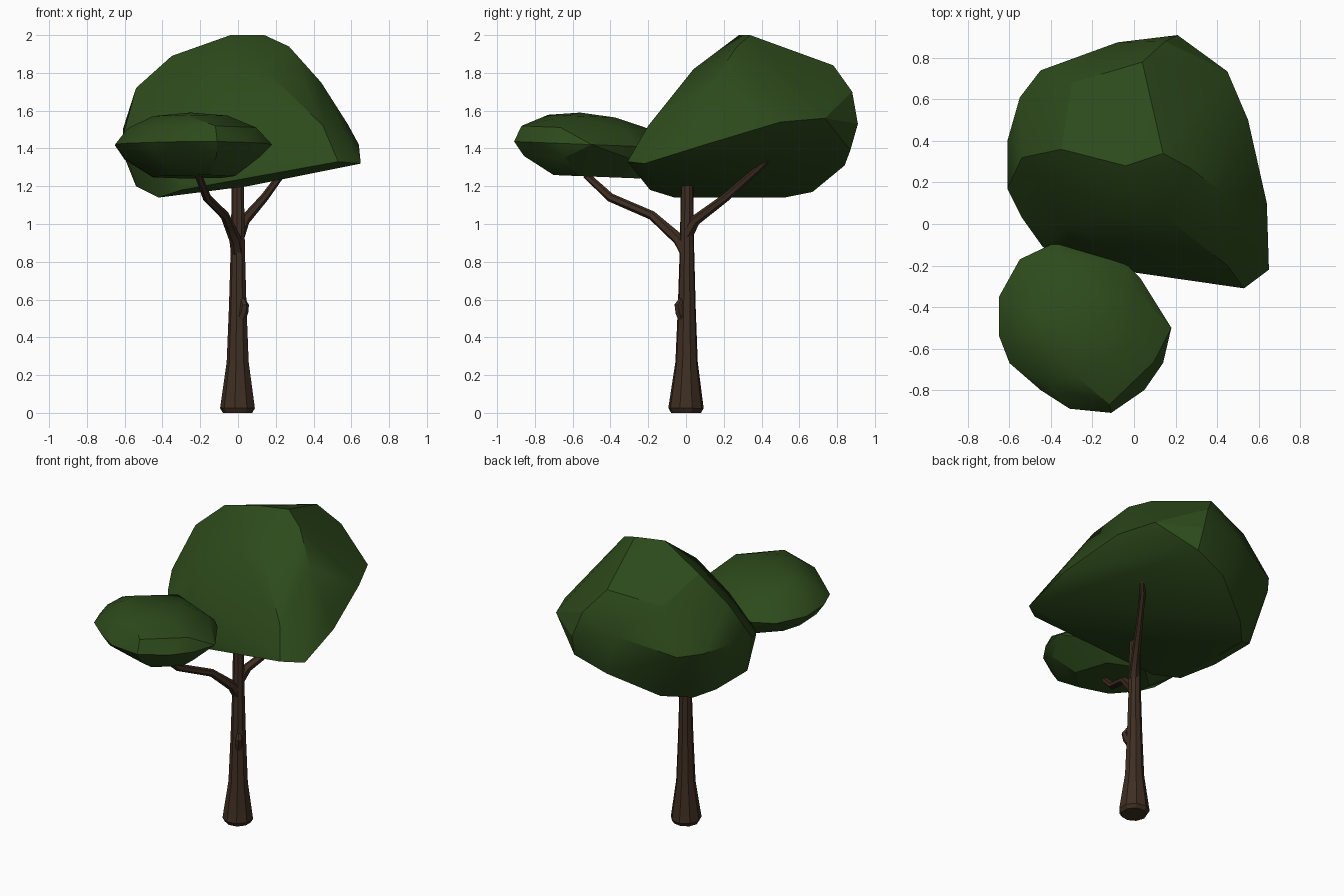
import bpy, bmesh
from math import cos, sin, tau
from mathutils import Vector


def material(name, rgb):
    m = bpy.data.materials.new(name)
    m.diffuse_color = (*rgb, 1)
    return m


BARK = material("bark", (0.05, 0.028, 0.016))
LEAF = material("leaf", (0.026, 0.068, 0.011))


def finish(name, bm, mat):
    bmesh.ops.recalc_face_normals(bm, faces=bm.faces[:])
    me = bpy.data.meshes.new(name)
    bm.to_mesh(me)
    bm.free()
    me.materials.append(mat)
    ob = bpy.data.objects.new(name, me)
    bpy.context.collection.objects.link(ob)
    return ob


def tube(name, path, sides):
    """Tapered limb through (x, y, z, radius) stations."""
    bm = bmesh.new()
    pts = [Vector(p[:3]) for p in path]
    rings = []
    for i, p in enumerate(pts):
        d = (pts[min(i + 1, len(pts) - 1)] - pts[max(i - 1, 0)]).normalized()
        u = d.cross(Vector((0, 1, 0))).normalized()
        v = d.cross(u)
        r = path[i][3]
        rings.append([bm.verts.new(p + r * (cos(tau * k / sides) * u + sin(tau * k / sides) * v))
                      for k in range(sides)])
    for a, b in zip(rings, rings[1:]):
        for k in range(sides):
            n = (k + 1) % sides
            bm.faces.new((a[k], a[n], b[n], b[k]))
    bm.faces.new(rings[0])
    bm.faces.new(rings[-1])
    return finish(name, bm, BARK)


def hull(name, points, mat):
    """Faceted lump wrapped round a few points."""
    bm = bmesh.new()
    for p in points:
        bm.verts.new(p)
    bmesh.ops.convex_hull(bm, input=bm.verts[:])
    loose = [v for v in bm.verts if not v.link_faces]
    bmesh.ops.delete(bm, geom=loose, context='VERTS')
    return finish(name, bm, mat)


# Trunk with flared foot
tube("trunk", [(0, 0, 0, 0.08), (0, 0, 0.025, 0.095), (0, 0.003, 0.27, 0.06), (0, 0.004, 0.56, 0.048),
               (0, 0.005, 0.86, 0.039), (0, 0.006, 1.21, 0.033)], 9)

# Branches
tube("front_branch", [(0, 0.01, 0.83, 0.035), (-0.015, -0.04, 0.92, 0.032), (-0.07, -0.18, 1.045, 0.024),
                      (-0.165, -0.40, 1.14, 0.023), (-0.21, -0.53, 1.26, 0.019)], 6)
tube("back_branch", [(0.0, 0.0, 0.93, 0.034), (0.035, 0.05, 1.02, 0.028), (0.14, 0.21, 1.14, 0.022),
                     (0.25, 0.38, 1.29, 0.018), (0.35, 0.49, 1.40, 0.015)], 6)

# Broken twig stub on the trunk
tube("stub", [(0.015, -0.02, 0.50, 0.025), (0.03, -0.034, 0.535, 0.025), (0.036, -0.042, 0.57, 0.022),
              (0.025, -0.025, 0.60, 0.014)], 6)

# Main canopy: rim, dome, then sloping underside
rim = [(-0.44, -0.11, 1.36), (-0.54, 0.03, 1.40), (-0.61, 0.17, 1.46), (-0.61, 0.4, 1.5),
       (-0.55, 0.61, 1.5), (-0.45, 0.74, 1.5), (-0.08, 0.875, 1.6), (0.21, 0.91, 1.53),
       (0.45, 0.735, 1.56), (0.55, 0.5, 1.54), (0.64, 0.1, 1.42), (0.65, -0.22, 1.32),
       (0.53, -0.31, 1.33), (0.45, -0.2, 1.52), (0.06, -0.21, 1.44)]
dome = [(-0.04, 0.28, 2.0), (0.14, 0.34, 2.0), (-0.35, 0.36, 1.89), (0.27, 0.27, 1.94),
        (0.44, 0.14, 1.75), (0.04, 0.78, 1.84), (0.15, 0.88, 1.7), (-0.12, 0.06, 1.82),
        (0.14, 0.04, 1.82), (-0.54, 0.32, 1.72), (-0.32, 0.0, 1.62), (-0.3, 0.68, 1.78),
        (0.58, 0.12, 1.53)]
under = [(-0.42, 0.52, 1.14), (-0.42, -0.06, 1.14), (-0.3, -0.19, 1.18), (-0.3, -0.19, 1.3),
         (-0.54, 0.12, 1.2), (-0.54, 0.45, 1.2), (-0.28, 0.67, 1.17), (0.22, 0.87, 1.39),
         (0.0, 0.84, 1.31), (-0.6, 0.3, 1.35), (0.05, -0.15, 1.2)]
hull("main_canopy", rim + dome + under, LEAF)

# Small canopy: one outline, scaled into stacked rings and slightly tilted
outline = [(-0.65, -0.35), (-0.55, -0.17), (-0.36, -0.08), (-0.05, -0.18), (0.03, -0.26),
           (0.18, -0.5), (0.14, -0.67), (0.05, -0.8), (-0.11, -0.91), (-0.31, -0.89),
           (-0.45, -0.8), (-0.6, -0.67), (-0.65, -0.54)]
cx, cy = -0.25, -0.49
pts = [(-0.25, -0.56, 1.59)]
for scale, z, dx, dy, step in ((1, 1.42, 0, 0, 1), (0.86, 1.505, 0.01, -0.02, 2), (0.5, 1.57, 0, -0.04, 3),
                               (0.9, 1.345, 0.01, 0.01, 2), (0.55, 1.25, 0.02, 0.02, 2)):
    for x, y in outline[::step]:
        pts.append((cx + dx + (x - cx) * scale, cy + dy + (y - cy) * scale, z - 0.04 * (y - cy) * scale))
hull("small_canopy", pts, LEAF)

# Soft shading across shallow facets, crisp creases elsewhere
for ob in bpy.data.objects:
    ob.data.shade_smooth()
    ob.data.set_sharp_from_angle(angle=0.45)
